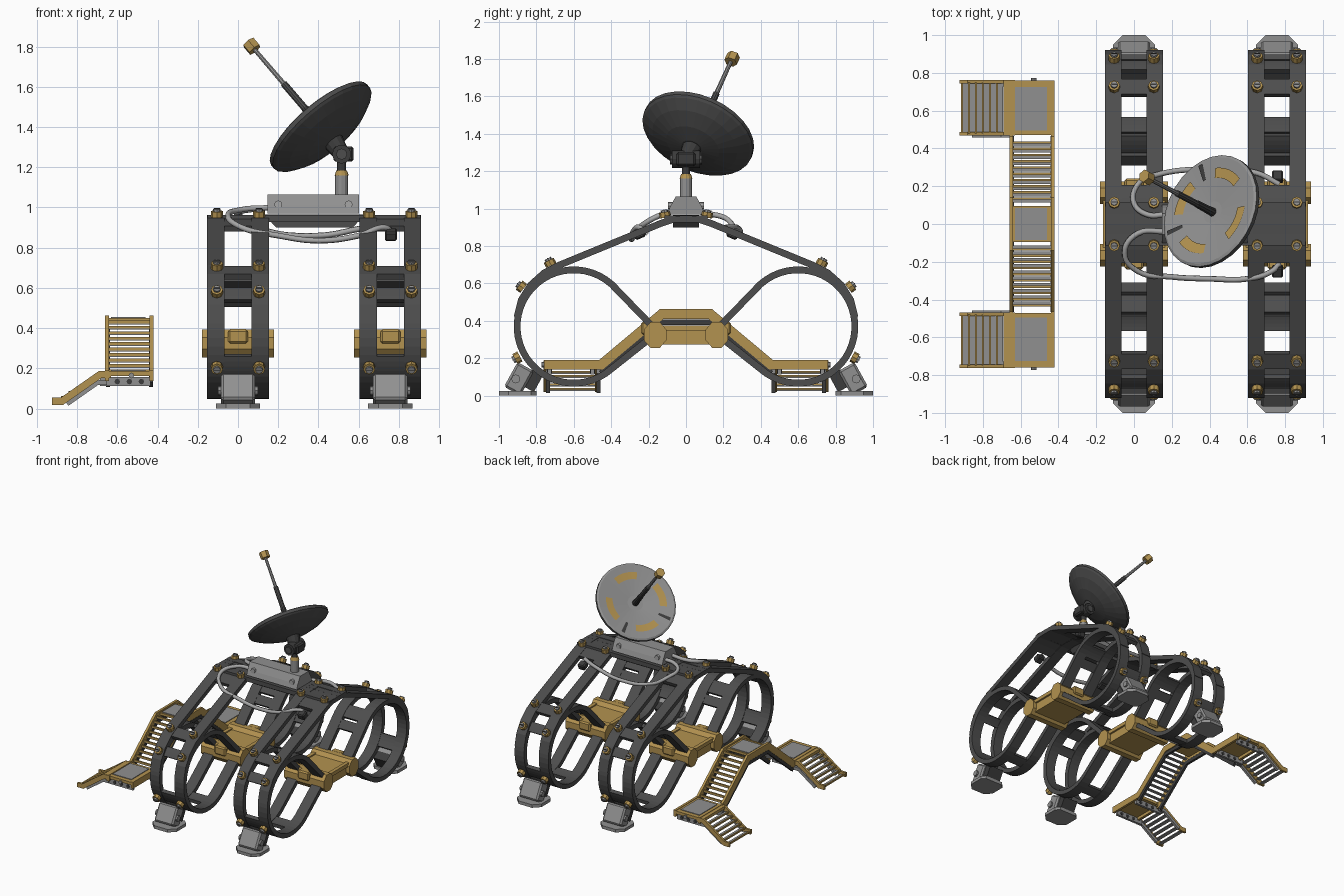
import bpy, bmesh, math
from mathutils import Vector, Matrix

if "Cube" in bpy.data.objects:
    bpy.data.objects.remove(bpy.data.objects["Cube"], do_unlink=True)


def material(name, r, g, b):
    m = bpy.data.materials.new(name)
    m.use_nodes = True
    m.diffuse_color = (r, g, b, 1)
    m.node_tree.nodes["Principled BSDF"].inputs["Base Color"].default_value = (r, g, b, 1)
    return m


FRAME = material("frame grey", .075, .075, .075)
GOLD = material("gold", .45, .29, .08)
STEEL = material("steel grey", .28, .28, .28)
CABLE = material("cable grey", .38, .38, .38)
DARK = material("dark grey", .045, .045, .045)


def finish(name, bm, mat):
    bmesh.ops.recalc_face_normals(bm, faces=bm.faces)
    me = bpy.data.meshes.new(name)
    bm.to_mesh(me)
    bm.free()
    me.materials.append(mat)
    ob = bpy.data.objects.new(name, me)
    bpy.context.collection.objects.link(ob)
    return ob


def box(name, c, size, mat, tilt=0, bevel=0):
    bm = bmesh.new()
    m = Matrix.Translation(c) @ Matrix.Rotation(tilt, 4, 'X') @ Matrix.Diagonal((*size, 1))
    bmesh.ops.create_cube(bm, size=1, matrix=m)
    if bevel:
        bmesh.ops.bevel(bm, geom=bm.edges[:], offset=bevel, segments=1, affect='EDGES')
    return finish(name, bm, mat)


def rod(name, a, b, r, mat, n=12, r2=None):
    a, b = Vector(a), Vector(b)
    bm = bmesh.new()
    m = Matrix.Translation((a + b) / 2) @ (b - a).to_track_quat('Z', 'Y').to_matrix().to_4x4()
    bmesh.ops.create_cone(bm, cap_ends=True, segments=n, radius1=r, radius2=r if r2 is None else r2,
                          depth=(b - a).length, matrix=m)
    return finish(name, bm, mat)


def prism(name, pts, axis, a, b, mat):
    # Extrude a flat outline along one axis
    place = {'x': lambda p, t: (t, *p), 'y': lambda p, t: (p[0], t, p[1]), 'z': lambda p, t: (*p, t)}[axis]
    bm = bmesh.new()
    lo = [bm.verts.new(place(p, a)) for p in pts]
    hi = [bm.verts.new(place(p, b)) for p in pts]
    bm.faces.new(lo)
    bm.faces.new(hi)
    for i in range(len(pts)):
        j = (i + 1) % len(pts)
        bm.faces.new((lo[i], lo[j], hi[j], hi[i]))
    return finish(name, bm, mat)


def ribbon(name, path, axis, a, b, thick, mat):
    # Thicken a path into a mitred strip and extrude it sideways
    pts = [Vector(p) for p in path]
    left, right = [], []
    for i, p in enumerate(pts):
        d1 = (p - pts[i - 1]).normalized() if i else (pts[1] - p).normalized()
        d2 = (pts[i + 1] - p).normalized() if i < len(pts) - 1 else d1
        t = (d1 + d2).normalized()
        off = Vector((-t.y, t.x)) * thick / 2 / max(.5, t.dot(d1))
        left.append(p + off)
        right.append(p - off)
    return prism(name, left + right[::-1], axis, a, b, mat)


def arc(a0, a1, n):
    # Points on the large ring of a leg
    return [(.6 + .303 * math.cos(t), .37 + .303 * math.sin(t))
            for t in (math.radians(a0 + (a1 - a0) * i / n) for i in range(n + 1))]


# Twin looped frames
HUB = (.15, .34)
LOOP = [HUB] + arc(139, -131, 36) + [HUB]
OUTER = [(0, .945), (.07, .943), (.13, .923), (.4, .812), (.68, .697), (.76, .655),
         (.83, .592), (.88, .512), (.903, .42)]
BARS = [arc(c + w, c - w, 4) for c, w in ((125, 10), (40, 7), (-30, 10), (-105, 8))]
BARS += [OUTER[:3] + [(.2, .895)], [(.68, .697), (.76, .655)], [(.37, .57), (.32, .517)]]
BOLTS = [(.11, .952, 80), (.72, .697, 62), (.868, .573, 38), (.888, .21, -28)]
W = .153


def leg(cx, s):
    flip = lambda path: [(s * y, z) for y, z in path]
    for x0, x1 in ((-W, -.067), (.067, W)):
        ribbon("loop_rail", flip(LOOP), 'x', cx + x0, cx + x1, .036, FRAME)
        ribbon("arch_rail", flip(OUTER), 'x', cx + x0, cx + x1, .036, FRAME)
    for bar in BARS:
        ribbon("cross_plate", flip(bar), 'x', cx - .08, cx + .08, .03, FRAME)
    for y, z, deg in BOLTS:
        n = Vector((0, s * math.cos(math.radians(deg)), math.sin(math.radians(deg))))
        for dx in (-.105, .105):
            p = Vector((cx + dx, s * y, z))
            rod("bolt_collar", p, p + n * .03, .03, GOLD, 8)
            rod("bolt_head", p, p + n * .042, .019, STEEL, 8)
            box("bolt_slot", p + n * .042, (.03, .006, .006), DARK)
    # Ground foot
    plan = [(-.11, .83), (-.08, .8), (.08, .8), (.11, .83), (.11, .95), (.06, 1), (-.06, 1), (-.11, .95)]
    prism("foot_plate", [(cx + x, s * y) for x, y in plan], 'z', 0, .025, STEEL)
    box("foot_block", (cx, s * .893, .09), (.17, .1, .15), STEEL, s * .5, .012)
    box("foot_damper", (cx, s * .82, .08), (.13, .07, .1), DARK, s * .5)
    rod("foot_pin", (cx - .1, s * .91, .09), (cx + .1, s * .91, .09), .024, STEEL, 8)
    # Hub clamp at the loop end
    octo = [(s * .165 + .065 * math.cos(a), .325 + .075 * math.sin(a))
            for a in (math.pi / 8 + math.pi / 4 * i for i in range(8))]
    prism("hub_clamp", octo, 'x', cx - .18, cx + .18, GOLD)
    box("hub_latch", (cx, s * .21, .36), (.1, .06, .07), GOLD, 0, .01)


for cx in (0, .757):
    for s in (-1, 1):
        leg(cx, s)
        box("hub_lip", (cx + s * .15, 0, .36), (.03, .26, .03), GOLD)
    box("hub_body", (cx, 0, .32), (.3, .28, .09), GOLD)

# Bridge and equipment box
for s in (-1, 1):
    box("bridge_beam", (.378, s * .085, .945), (1.06, .06, .035), FRAME)
prism("bridge_tray", [(.13, .965), (.19, .9), (.57, .9), (.63, .965)], 'y', -.07, .07, FRAME)
prism("equipment_box", [(-.1, .97), (.1, .97), (.085, 1.01), (.055, 1.065), (-.055, 1.065), (-.085, 1.01)],
      'x', .147, .602, STEEL)
for s in (-1, 1):
    for x in (.2, .55):
        rod("box_stud", (x, s * .07, 1.015), (x, s * .095, 1.015), .02, CABLE, 8)

# Mast and pivot
rod("mast", (.515, 0, 1.06), (.515, 0, 1.165), .032, STEEL)
rod("mast_ring", (.515, 0, 1.16), (.515, 0, 1.185), .035, GOLD, 12, .026)
rod("mast_neck", (.515, 0, 1.18), (.515, 0, 1.25), .022, DARK)
rod("pivot_drum", (.515, -.075, 1.265), (.515, .075, 1.265), .047, DARK)
rod("pivot_cap", (.515, -.085, 1.265), (.515, .085, 1.265), .028, FRAME, 8)
box("pivot_block", (.525, 0, 1.265), (.1, .1, .075), DARK, 0, .01)

# Dish, spun about its aiming axis
N = Vector((-.615, .325, .718)).normalized()
U = Vector((-.155, .84, -.515))
U = (U - N * U.dot(N)).normalized()
V = N.cross(U)
C = Vector((.425, .058, 1.385))


def dish_point(r, a, h):
    return C + (U * math.cos(a) + V * math.sin(a)) * r + N * h


SEG = 28
PROFILE = [(.06, -.085), (.15, -.068), (.24, -.035), (.3, .0), (.312, .012), (.312, .035), (.298, .042), (.06, .014)]
bm = bmesh.new()
rings = [[bm.verts.new(dish_point(r, math.tau * i / SEG, h)) for i in range(SEG)] for r, h in PROFILE]
for p, q in zip(rings, rings[1:]):
    for i in range(SEG):
        j = (i + 1) % SEG
        f = bm.faces.new((p[i], p[j], q[j], q[i]))
        f.material_index = 1 if q is rings[-1] or q is rings[-2] else 0
bm.faces.new(rings[0])
bm.faces.new(rings[-1]).material_index = 1
dish = finish("dish", bm, FRAME)
dish.data.materials.append(STEEL)
rod("dish_arm", (.515, 0, 1.265), C - N * .07, .04, DARK, 12, .055)


def dish_plate(name, a0, a1, r0, r1, n, mat):
    # Thin patch lying on the dish face
    lift = lambda r: .0095 + r * .1176 + .004
    bm = bmesh.new()
    rows = [[bm.verts.new(dish_point(r, a0 + (a1 - a0) * i / n, lift(r))) for i in range(n + 1)] for r in (r0, r1)]
    for i in range(n):
        bm.faces.new((rows[0][i], rows[0][i + 1], rows[1][i + 1], rows[1][i]))
    finish(name, bm, mat)


for k in range(4):
    a = math.pi / 4 + k * math.pi / 2
    dish_plate("dish_marking", a - .42, a + .42, .185, .24, 8, GOLD)
for a in (0, math.pi / 2):
    dish_plate("dish_slot", a - .05, a + .05, .19, .285, 1, DARK)
for name, h0, h1, r, r2, mat, n in (("feed_base", .01, .15, .024, .02, DARK, 10), ("feed_tube", .15, .32, .018, .018, FRAME, 10),
                                    ("feed_rod", .32, .57, .013, .011, STEEL, 8), ("feed_tip", .555, .605, .036, .036, GOLD, 6)):
    rod(name, C + N * h0, C + N * h1, r, mat, n, r2)


# Cables slung between the frames
def cable(pts):
    cu = bpy.data.curves.new("cable", 'CURVE')
    cu.dimensions = '3D'
    cu.bevel_depth, cu.bevel_resolution, cu.resolution_u = .015, 1, 6
    sp = cu.splines.new('BEZIER')
    sp.bezier_points.add(len(pts) - 1)
    for bp, p in zip(sp.bezier_points, pts):
        bp.co = p
        bp.handle_left_type = bp.handle_right_type = 'AUTO'
    cu.materials.append(CABLE)
    bpy.context.collection.objects.link(bpy.data.objects.new("cable", cu))


cable([(.17, -.04, 1), (.02, -.05, .99), (-.05, -.15, .96), (.02, -.25, .9), (.2, -.28, .86),
       (.4, -.29, .835), (.6, -.29, .86), (.73, -.25, .9), (.77, -.21, .87)])
cable([(.17, .05, 1), (.07, .05, .99), (0, .11, .975), (.02, .21, .95), (.12, .26, .89),
       (.4, .29, .86), (.65, .27, .9), (.77, .21, .9)])
for s in (-1, 1):
    for x in (.12, .76):
        box("cable_socket", (x, s * .25, .865), (.06, .06, .05), DARK, -s * .4, .008)

# Staircase over the middle: stringers, platform and treads
ARCH = [(-.76, .165), (-.455, .165), (-.13, .437), (.13, .437), (.455, .165), (.76, .165)]
for x in (-.65, -.43):
    ribbon("stair_stringer", ARCH, 'x', x - .01, x + .01, .052, GOLD)
    ribbon("stair_underframe", [(y, z - .045) for y, z in ARCH[1:5]], 'x', x * .97 - .026, x * .97 - .006, .03, DARK)
box("platform", (-.54, 0, .44), (.22, .19, .02), GOLD)
box("platform_pad", (-.545, 0, .452), (.17, .17, .008), STEEL)
for s in (-1, 1):
    for i in range(10):
        t = (i + .5) / 10
        y, z = s * (.44 - .33 * t), .175 + .27 * t
        box("stair_tread", (-.54, y, z - .008), (.21, .026, .008), STEEL)
        box("stair_nosing", (-.54, y + s * .008, z), (.21, .012, .014), GOLD)
    # Landing
    box("landing", (-.555, s * .615, .175), (.27, .29, .024), GOLD)
    box("landing_pad", (-.545, s * .61, .188), (.17, .23, .008), STEEL)
    for y in (.5, .73):
        box("landing_beam", (-.56, s * y, .135), (.25, .02, .045), STEEL)
        for x in (-.6, -.54, -.48):
            rod("landing_pin", (x, s * y - .014, .135), (x, s * y + .014, .135), .014, DARK, 8)
    rod("landing_knob", (-.53, s * .74, .165), (-.53, s * .772, .165), .014, STEEL, 8)
    # Side flight to the ground
    for y in (.477, .753):
        ribbon("side_stringer", [(-.63, .17), (-.685, .17), (-.875, .037), (-.925, .037)], 'y',
               s * y - .009, s * y + .009, .036, GOLD)
        ribbon("side_underframe", [(-.65, .13), (-.7, .13), (-.85, .025)], 'y', s * y * .98 - .01, s * y * .98 + .01, .025, STEEL)
    for i in range(6):
        t = i / 5
        x, z = -.715 - .185 * t, .15 - .115 * t
        box("side_tread", (x + .006, s * .615, z - .006), (.03, .27, .008), STEEL)
        box("side_nosing", (x - .01, s * .615, z), (.011, .27, .012), GOLD)
